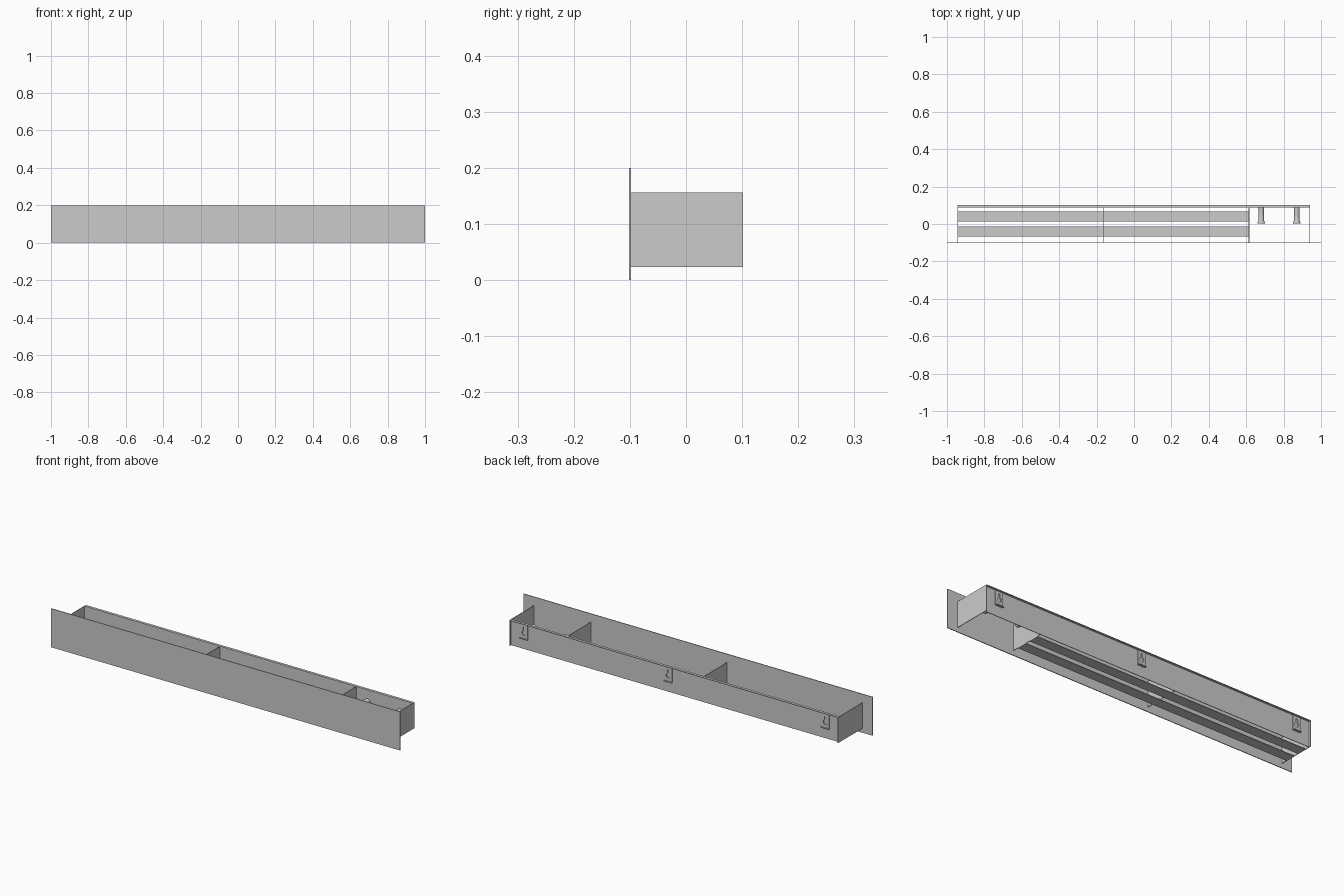
import bpy, bmesh, math
from mathutils import Vector

if "Cube" in bpy.data.objects:
    bpy.data.objects.remove(bpy.data.objects["Cube"])

LEFT, RIGHT = -0.943, 0.941      # outer ends of the tray
BOT, TOP = 0.023, 0.156          # tray height
FRONT, BACK = -0.098, 0.102      # tray depth
T = 0.003                        # sheet thickness
PANEL_Y = 0.091                  # rear face of the back panel


def finish(bm, name):
    bmesh.ops.recalc_face_normals(bm, faces=bm.faces)
    me = bpy.data.meshes.new(name)
    bm.to_mesh(me)
    bm.free()
    ob = bpy.data.objects.new(name, me)
    bpy.context.collection.objects.link(ob)
    return ob


def box(name, lo, hi):
    bm = bmesh.new()
    bmesh.ops.create_cube(bm, size=1)
    lo, hi = Vector(lo), Vector(hi)
    for v in bm.verts:
        v.co = Vector((hi[i] - lo[i]) * v.co[i] + (hi[i] + lo[i]) / 2 for i in range(3))
    return finish(bm, name)


def peg(name, x, z):
    # turned hook: round shaft flaring to a wider end
    profile = [(0, PANEL_Y - T), (0.016, PANEL_Y - T), (0.0145, 0.06),
               (0.0145, 0.02), (0.02, 0.007), (0.02, 0.002), (0, 0.002)]
    bm = bmesh.new()
    vs = [bm.verts.new((x + r, y, z)) for r, y in profile]
    es = [bm.edges.new(p) for p in zip(vs, vs[1:])]
    bmesh.ops.spin(bm, geom=vs + es, cent=(x, 0, z), axis=(0, 1, 0),
                   angle=math.tau, steps=24)
    bmesh.ops.remove_doubles(bm, verts=bm.verts, dist=1e-5)
    ob = finish(bm, name)
    bpy.context.view_layer.objects.active = ob
    ob.select_set(True)
    bpy.ops.object.shade_smooth_by_angle(angle=math.radians(30))
    ob.select_set(False)


def keyhole_plate(name, x):
    # flat plate with a keyhole opening, standing off the back panel
    zb, zt, hw = 0.08, 0.15, 0.022
    outer = [(-hw, zb), (hw, zb), (hw, zt), (-hw, zt)]
    zc, r, slot = 0.108, 0.012, 0.005
    a0 = math.acos(slot / r)
    sweep = math.pi + 2 * a0
    hole = [(r * math.cos(a0 - sweep * i / 14), zc + r * math.sin(a0 - sweep * i / 14))
            for i in range(15)]
    hole += [(slot * math.cos(math.pi - math.pi * i / 6),
              0.134 + slot * math.sin(math.pi * i / 6)) for i in range(7)]
    bm = bmesh.new()
    edges = []
    for loop in (outer, hole):
        vs = [bm.verts.new((x + px, 0.096, pz)) for px, pz in loop]
        edges += [bm.edges.new((vs[i - 1], vs[i])) for i in range(len(vs))]
    bmesh.ops.triangle_fill(bm, edges=edges, use_beauty=True)
    ext = bmesh.ops.extrude_face_region(bm, geom=bm.faces[:])
    new = [g for g in ext["geom"] if isinstance(g, bmesh.types.BMVert)]
    bmesh.ops.translate(bm, verts=new, vec=(0, PANEL_Y - 0.096, 0))
    finish(bm, name)
    # folded lip under the plate
    box(name + "_lip", (x - hw, PANEL_Y, zb - 0.004), (x + hw, BACK, zb))


# Front fascia and back panel with a rear-facing top flange
box("front_panel", (-1, -0.102, 0), (1, FRONT, 0.2))
box("back_panel", (LEFT, PANEL_Y - T, BOT), (RIGHT, PANEL_Y, TOP))
box("back_top_flange", (LEFT, PANEL_Y, TOP - T), (RIGHT, BACK, TOP))

# End plates
box("left_end", (LEFT, FRONT, BOT), (LEFT + T, BACK, TOP))
box("right_end", (RIGHT - T, FRONT, BOT), (RIGHT, BACK, TOP))

# Dividers resting on the slats
for name, x in (("middle_divider", -0.165), ("right_divider", 0.615)):
    box(name, (x - T / 2, FRONT, BOT + T), (x + T / 2, PANEL_Y - T, TOP))

# Floor slats
for name, y in (("front_slat", -0.04), ("rear_slat", 0.04)):
    box(name, (LEFT + T, y - 0.027, BOT), (0.6165, y + 0.027, BOT + T))

# Hanging pegs in the open bay
for i, x in enumerate((0.68, 0.87)):
    peg(f"peg_{i + 1}", x, 0.095)

# Wall-mounting plates on the back
for i, x in enumerate((-0.865, 0.035, 0.862)):
    keyhole_plate(f"mount_plate_{i + 1}", x)
